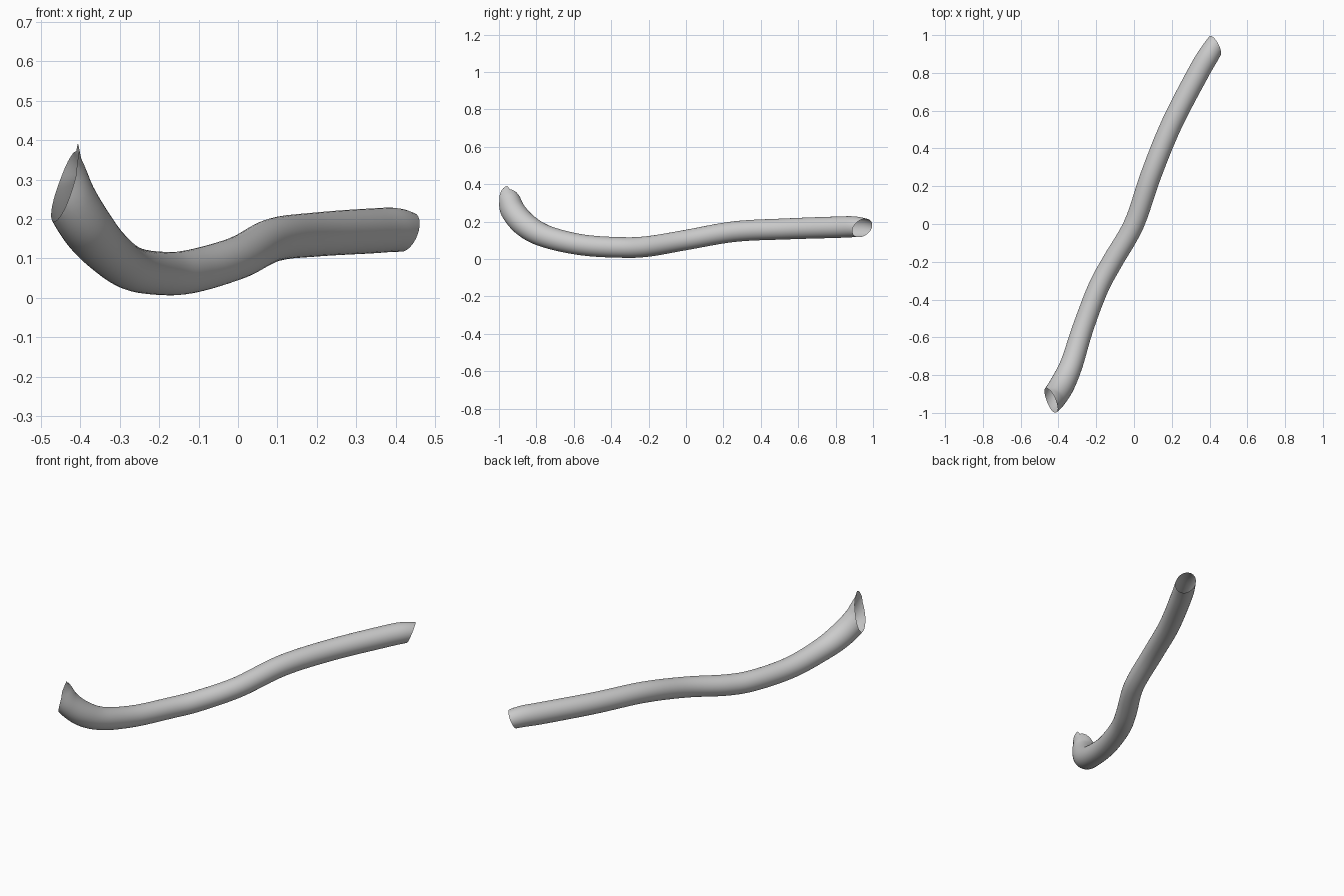
import bpy, bmesh, math
from mathutils import Vector

cube = bpy.data.objects.get("Cube")
if cube:
    bpy.data.objects.remove(cube)

grey = bpy.data.materials.new("light grey")
grey.use_nodes = True
color = (0.6, 0.6, 0.6, 1)
grey.diffuse_color = color
grey.node_tree.nodes["Principled BSDF"].inputs["Base Color"].default_value = color

# Centre line of the tube with its radius: x, y, z, r
path = [Vector(p) for p in (
    (-.52, -1.02, .46, .06), (-.455, -.955, .33, .062), (-.425, -.92, .25, .066),
    (-.38, -.85, .175, .066), (-.33, -.74, .118, .06), (-.27, -.55, .075, .056),
    (-.19, -.34, .062, .055), (-.115, -.2, .068, .055), (0, 0, .102, .054),
    (.09, .26, .147, .055), (.2, .53, .161, .056), (.34, .8, .17, .057),
    (.405, .91, .172, .055), (.46, 1.0, .158, .045), (.53, 1.12, .13, .035))]


def spline(points, steps):
    """Smooth curve through all points."""
    ends = [2 * points[0] - points[1], *points, 2 * points[-1] - points[-2]]
    out = []
    for a, b, c, d in zip(ends, ends[1:], ends[2:], ends[3:]):
        for i in range(steps):
            t = i / steps
            out.append((2 * b + (c - a) * t + (2 * a - 5 * b + 4 * c - d) * t**2
                        + (3 * b - a - 3 * c + d) * t**3) / 2)
    return out + [points[-1]]


def sweep(bm, points, sides):
    """Open round tube along the points."""
    rings = []
    for i, p in enumerate(points):
        along = (points[min(i + 1, len(points) - 1)] - points[max(i - 1, 0)]).xyz.normalized()
        side = along.cross(Vector((0, 0, 1))).normalized()
        up = side.cross(along)
        angles = [math.tau * k / sides for k in range(sides)]
        rings.append([bm.verts.new(p.xyz + p.w * (math.cos(a) * side + math.sin(a) * up))
                      for a in angles])
    for lower, upper in zip(rings, rings[1:]):
        for k in range(sides):
            n = (k + 1) % sides
            bm.faces.new((lower[k], lower[n], upper[n], upper[k]))


bm = bmesh.new()
sweep(bm, spline(path, 6), 32)

# Slanted open ends
cuts = (((-.44, -.94, .27), (-.92, -.28, .26)), ((.435, .93, .165), (.6, .35, -.3)))
for point, normal in cuts:
    bmesh.ops.bisect_plane(bm, geom=bm.verts[:] + bm.edges[:] + bm.faces[:],
                           plane_co=point, plane_no=normal, clear_outer=True)

# Torn tip on the raised rim
for v in bm.verts:
    if v.is_boundary and v.co.y < -.95 and v.co.z > .32:
        v.co.z += .02
bmesh.ops.recalc_face_normals(bm, faces=bm.faces)

mesh = bpy.data.meshes.new("curved_tube")
bm.to_mesh(mesh)
bm.free()
mesh.materials.append(grey)
tube = bpy.data.objects.new("curved_tube", mesh)
bpy.context.collection.objects.link(tube)
bpy.context.view_layer.objects.active = tube
tube.select_set(True)
bpy.ops.object.shade_smooth_by_angle(angle=math.radians(50))
